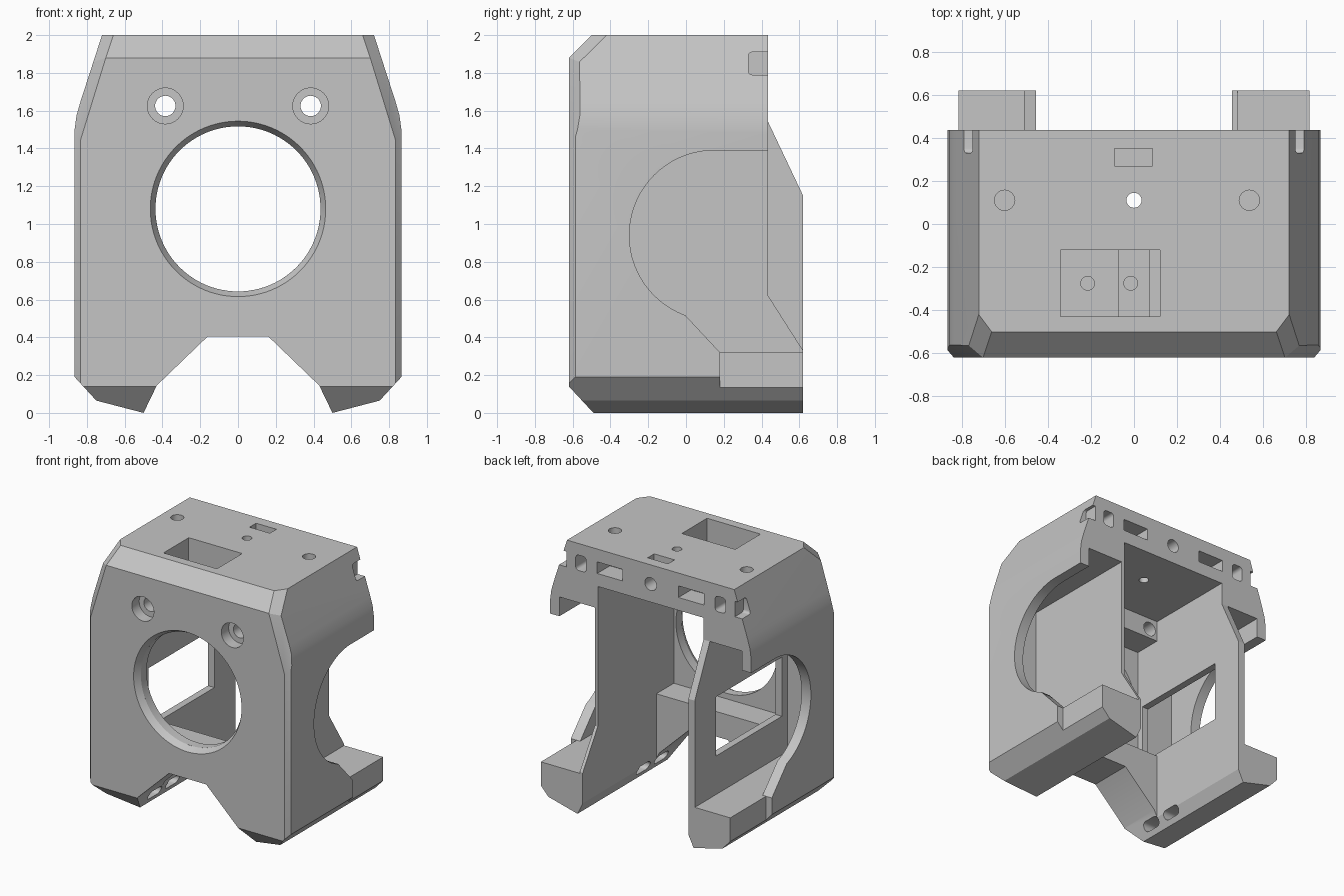
import bpy, bmesh
from math import sin, cos, pi, radians
from mathutils import Vector

cube = bpy.data.objects.get("Cube")
if cube:
    bpy.data.objects.remove(cube, do_unlink=True)

grey = bpy.data.materials.new("light_grey_plastic")
grey.use_nodes = True
grey.diffuse_color = (0.56, 0.56, 0.56, 1)
for node in grey.node_tree.nodes:
    if node.type == 'BSDF_PRINCIPLED':
        node.inputs["Base Color"].default_value = (0.56, 0.56, 0.56, 1)

AXES = {'x': lambda u, v, d: (d, u, v),
        'y': lambda u, v, d: (u, d, v),
        'z': lambda u, v, d: (u, v, d)}


def prism(name, points, axis, a, b, grow=1.0, centre=(0, 0)):
    """Extrude a 2D outline along an axis; grow scales the far end."""
    bm = bmesh.new()
    place = AXES[axis]
    near = [bm.verts.new(place(u, v, a)) for u, v in points]
    far = [bm.verts.new(place(centre[0] + (u - centre[0]) * grow,
                              centre[1] + (v - centre[1]) * grow, b)) for u, v in points]
    n = len(points)
    bm.faces.new(near)
    bm.faces.new(far[::-1])
    for i in range(n):
        j = (i + 1) % n
        bm.faces.new((near[j], near[i], far[i], far[j]))
    bmesh.ops.recalc_face_normals(bm, faces=bm.faces)
    mesh = bpy.data.meshes.new(name)
    bm.to_mesh(mesh)
    bm.free()
    obj = bpy.data.objects.new(name, mesh)
    bpy.context.collection.objects.link(obj)
    mesh.materials.append(grey)
    return obj


def rect(u0, u1, v0, v1):
    return [(u0, v0), (u1, v0), (u1, v1), (u0, v1)]


def circle(u, v, r, n=32):
    return [(u + r * cos(2 * pi * i / n), v + r * sin(2 * pi * i / n)) for i in range(n)]


def rounded(u0, u1, v0, v1, r, n=4):
    corners = [(u1 - r, v1 - r), (u0 + r, v1 - r), (u0 + r, v0 + r), (u1 - r, v0 + r)]
    return [(cu + r * cos((k + i / n) * pi / 2), cv + r * sin((k + i / n) * pi / 2))
            for k, (cu, cv) in enumerate(corners) for i in range(n + 1)]


# Housing shell: mirrored front outline pulled through the full depth
half = [(0.72, 2), (0.835, 1.645), (0.855, 1.575), (0.865, 1.5), (0.865, 0.19),
        (0.75, 0.065), (0.5, 0), (0.43, 0.145), (0.16, 0.405)]
housing = prism("housing", half + [(-x, z) for x, z in reversed(half)], 'y', -0.62, 0.62)

# Chamfers around the front face and its top corners
bm = bmesh.new()
bm.from_mesh(housing.data)
planes = [((0, -0.62, 1.88), (0, -1, 1)), ((0, -0.62, 0.14), (0, -0.14, -0.13))]
for s in (-1, 1):
    planes += [((0.835 * s, -0.62, 1), (0.035 * s, -0.03, 0)),
               ((0.7 * s, -0.62, 1.88), (0.0264 * s, -0.028, 0.0081)),
               ((0.7 * s, -0.62, 1.88), (0.96 * s, -0.72, 1.04))]
for point, normal in planes:
    bmesh.ops.bisect_plane(bm, geom=bm.verts[:] + bm.edges[:] + bm.faces[:], dist=1e-5,
                           plane_co=Vector(point), plane_no=Vector(normal).normalized(),
                           clear_outer=True)
    bmesh.ops.holes_fill(bm, edges=[e for e in bm.edges if e.is_boundary], sides=0)
bmesh.ops.recalc_face_normals(bm, faces=bm.faces)
bm.to_mesh(housing.data)
bm.free()


def cut(points, axis, a, b, grow=1.0, centre=(0, 0)):
    """Subtract an extruded outline from the housing."""
    tool = prism("cutter", points, axis, a, b, grow, centre)
    tool.hide_render = True
    mod = housing.modifiers.new("cut", 'BOOLEAN')
    mod.operation = 'DIFFERENCE'
    mod.solver = 'EXACT'
    mod.object = tool
    graph = bpy.context.evaluated_depsgraph_get()
    mesh = bpy.data.meshes.new_from_object(housing.evaluated_get(graph))
    housing.modifiers.clear()
    housing.data = mesh
    bpy.data.objects.remove(tool, do_unlink=True)


# Inner bay: upper space, middle space behind the front wall, gap between the feet
cut(rect(-0.455, 0.455, -0.285, 0.8), 'z', -0.2, 1.71)
cut(rect(-0.455, 0.455, -0.5, 0.1), 'z', 0.6, 1.55)

# Rear edges of the side plates: the right one is deep, the left one is cut back
cut([(0.435, 2.1), (0.435, 1.54), (0.62, 1.15), (0.8, 0.77), (0.8, 2.1)], 'x', -1, 0)
cut([(0.435, 2.1), (0.435, 0.62), (0.62, 0.33), (0.8, 0.05), (0.8, 2.1)], 'x', -0.1, 1)

# Hollow sides behind a thin skin with a round-fronted opening, and trimmed feet
arc = [(0.15 + 0.45 * cos(radians(t)), 0.94 + 0.45 * sin(radians(t))) for t in range(90, 251, 5)]
opening = arc + [(0.18, 0.32), (0.8, 0.32), (0.8, 1.7), (0.435, 1.7), (0.435, 1.39)]
for s, plate in ((-1, 0.51), (1, 0.48)):
    cut(opening, 'x', 0.77 * s, 1.1 * s)
    cut(rect(-0.52, 0.8, 0.32, 1.54), 'x', plate * s, 0.785 * s)
    cut(rect(0.18, 0.8, -0.1, 0.34), 'x', 0.815 * s, 1.1 * s)

# Window through the right side plate
cut(rect(-0.45, 0.36, 0.62, 1.08), 'x', -0.6, -0.4)

# Large front opening with a tapered lip
cut(circle(0, 1.08, 0.437, 96), 'y', -0.8, -0.4)
cut(circle(0, 1.08, 0.47, 96), 'y', -0.63, -0.57, 0.93, (0, 1.08))

# Front screw holes, each with a counterbore
for s in (-1, 1):
    cut(circle(0.385 * s, 1.625, 0.095), 'y', -0.8, -0.53)
    cut(circle(0.385 * s, 1.625, 0.054), 'y', -0.55, -0.2)

# Top pocket, its groove and screw holes
cut(rect(-0.34, 0.12, -0.43, -0.12), 'z', 1.82, 2.2)
cut(rect(-0.07, 0.07, -0.429, -0.121), 'z', 1.76, 1.9)
for x in (-0.215, -0.015):
    cut(circle(x, -0.275, 0.032, 20), 'z', 1.74, 1.9)

# Holes and slot in the top deck
cut(circle(0, 0.11, 0.035, 24), 'z', 1.6, 2.2)
for x in (-0.6, 0.535):
    cut(circle(x, 0.11, 0.047, 24), 'z', 1.85, 2.2)
cut(rect(-0.09, 0.085, 0.27, 0.35), 'z', 1.91, 2.2)

# Openings along the rear edge
cut(circle(0, 1.85, 0.05, 24), 'y', 0.25, 0.6)
for s in (-1, 1):
    cut(rect(0.35 * s - 0.11, 0.35 * s + 0.11, 1.81, 1.9), 'y', 0.28, 0.6)
    cut(rounded(0.6 * s - 0.045, 0.6 * s + 0.045, 1.79, 1.91, 0.025), 'y', 0.28, 0.6)
    cut(rounded(0.33, 0.6, 1.79, 1.91, 0.02), 'x', 0.725 * s, 1.1 * s)

# Vent slots low on the inner side of the feet
for s in (-1, 1):
    for y in (-0.36, -0.14):
        cut(rounded(y - 0.08, y + 0.08, 0.04, 0.11, 0.034), 'x', 0.3 * s, 0.56 * s)

# Keep flat faces crisp and curved walls smooth
bpy.ops.object.select_all(action='DESELECT')
housing.select_set(True)
bpy.context.view_layer.objects.active = housing
bpy.ops.object.shade_smooth_by_angle(angle=radians(25))
